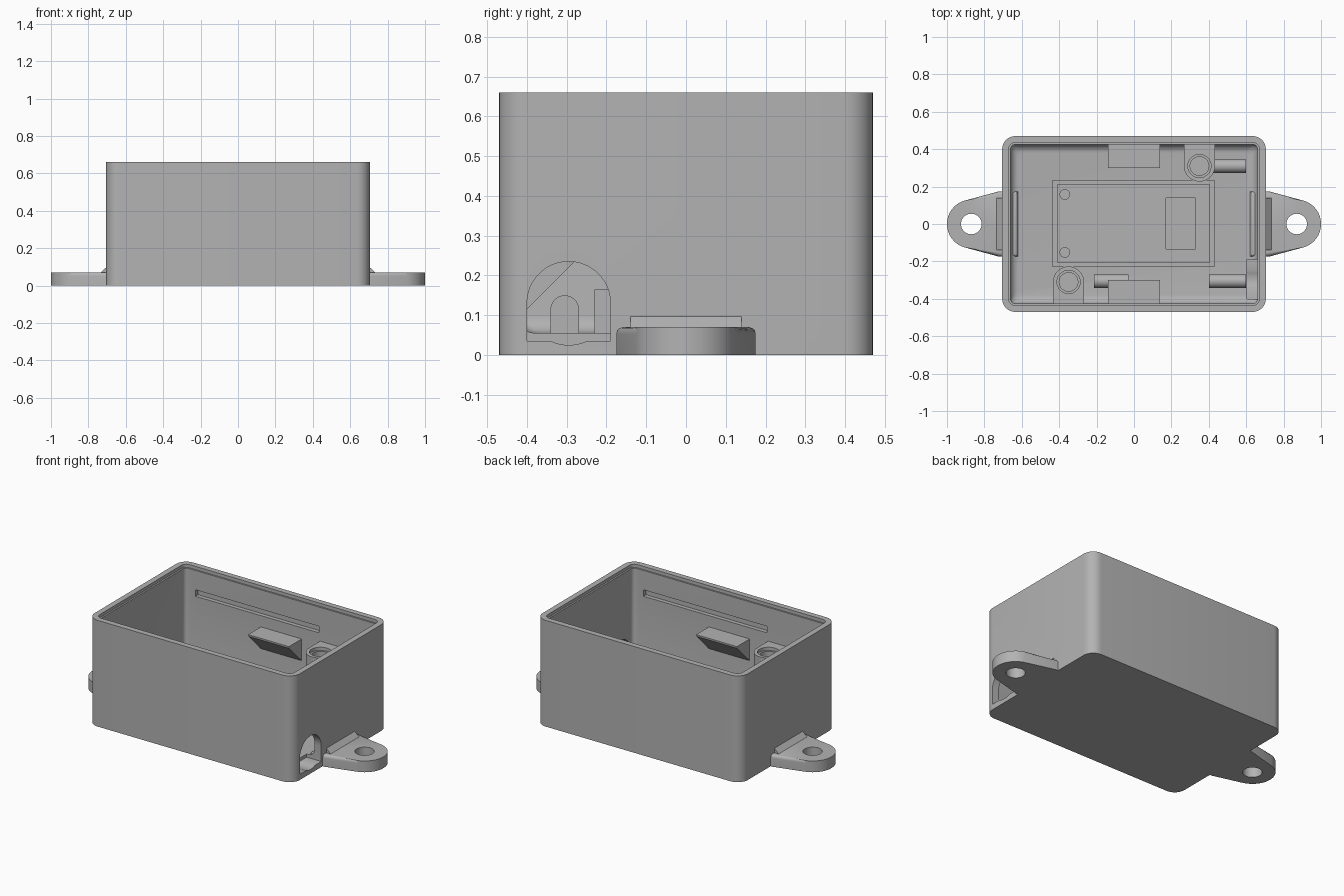
import bpy
import bmesh
from math import sin, cos, pi, radians
from mathutils import Matrix

cube = bpy.data.objects.get("Cube")
if cube:
    bpy.data.objects.remove(cube, do_unlink=True)

grey = bpy.data.materials.new("matte grey plastic")
grey.use_nodes = True
COLOUR = (0.45, 0.45, 0.45, 1)
grey.diffuse_color = COLOUR
grey.node_tree.nodes["Principled BSDF"].inputs["Base Color"].default_value = COLOUR

HALF_X, HALF_Y, HEIGHT, FLOOR = 0.705, 0.47, 0.66, 0.055
WALL = 0.045
INNER_Y = HALF_Y - WALL
TURN = Matrix.Rotation(pi, 4, "Z")


def finish(name, bm, turned=False):
    """Turn a bmesh into an object, optionally spun half a turn about z."""
    if turned:
        bm.transform(TURN)
    bmesh.ops.recalc_face_normals(bm, faces=bm.faces)
    mesh = bpy.data.meshes.new(name)
    bm.to_mesh(mesh)
    bm.free()
    mesh.materials.append(grey)
    obj = bpy.data.objects.new(name, mesh)
    bpy.context.collection.objects.link(obj)
    return obj


def arc(cx, cy, r, start, end, steps=24):
    angles = [radians(start + (end - start) * i / steps) for i in range(steps + 1)]
    return [(cx + r * cos(a), cy + r * sin(a)) for a in angles]


def prism(name, pts, axis, lo, hi, turned=False, round_top=0):
    """Extrude a 2D profile along an axis from lo to hi."""
    place = {"x": lambda a, b, t: (t, a, b),
             "y": lambda a, b, t: (a, t, b),
             "z": lambda a, b, t: (a, b, t)}[axis]
    bm = bmesh.new()
    ends = [[bm.verts.new(place(a, b, t)) for a, b in pts] for t in (lo, hi)]
    for ring in ends:
        bm.faces.new(ring)
    n = len(pts)
    for i in range(n):
        j = (i + 1) % n
        bm.faces.new((ends[0][i], ends[0][j], ends[1][j], ends[1][i]))
    if round_top:
        top = [e for e in bm.edges if all(v in ends[1] for v in e.verts)]
        bmesh.ops.bevel(bm, geom=top, offset=round_top, segments=5,
                        profile=0.5, affect="EDGES", clamp_overlap=True)
    return finish(name, bm, turned)


def rect(x0, x1, y0, y1):
    return [(x0, y0), (x1, y0), (x1, y1), (x0, y1)]


def disc(x, y, r):
    return arc(x, y, r, 0, 360, 32)[:-1]


def cut(obj, *cutters):
    """Subtract each cutter and remove it."""
    for cutter in cutters:
        cutter.hide_render = True
        mod = obj.modifiers.new("cut", "BOOLEAN")
        mod.operation, mod.solver, mod.object = "DIFFERENCE", "EXACT", cutter
        bpy.context.view_layer.objects.active = obj
        bpy.ops.object.modifier_apply(modifier=mod.name)
        bpy.data.objects.remove(cutter, do_unlink=True)


def rounded_ring(bm, inset, z):
    r = max(0.07 - inset, 0.025)
    cx, cy = HALF_X - inset - r, HALF_Y - inset - r
    pts = []
    for k, (sx, sy) in enumerate(((1, 1), (-1, 1), (-1, -1), (1, -1))):
        pts += arc(sx * cx, sy * cy, r, 90 * k, 90 * k + 90, 8)
    return [bm.verts.new((x, y, z)) for x, y in pts]


# Open box with stepped rim and rounded inner floor edge
FILLET = 0.045
steps = [(0, 0), (0, HEIGHT), (0.035, HEIGHT), (0.035, HEIGHT - 0.02),
         (WALL, HEIGHT - 0.02)]
steps += [(WALL + FILLET * (1 - cos(a)), FLOOR + FILLET * (1 - sin(a)))
          for a in (pi / 2 * i / 6 for i in range(7))]
bm = bmesh.new()
rings = [rounded_ring(bm, i, z) for i, z in steps]
for low, high in zip(rings, rings[1:]):
    for i in range(len(low)):
        j = (i + 1) % len(low)
        bm.faces.new((low[i], low[j], high[j], high[i]))
bm.faces.new(rings[0])
bm.faces.new(rings[-1])
box = finish("box_shell", bm)

# Lid grooves inside the long walls
for turned in (False, True):
    cut(box, prism("groove_cutter", rect(-0.59, 0.26, INNER_Y - 0.02, INNER_Y + 0.025),
                   "z", 0.48, 0.52, turned))

# Arched cable opening through one end wall, dipping into the floor
CY, CZ, R = -0.295, 0.13, 0.105
opening = arc(CY, CZ, R, 0, 180) + [(CY - R, 0.035)]
opening += arc(CY, CZ, R, 245, 295, 8) + [(CY + R, 0.035)]
cut(box, prism("opening_cutter", opening, "x", 0.605, 0.8))

for turned, side in ((False, "a"), (True, "b")):
    # Mounting ears with screw holes
    half = arc(0.87, 0, 0.13, -75, 75, 32)
    outline = [(0.62, -0.175), (0.72, -0.175)] + half + [(0.72, 0.175), (0.62, 0.175)]
    ear = prism("mounting_ear_" + side, outline, "z", 0, 0.07, turned, 0.018)
    cut(ear, prism("ear_hole_cutter", disc(0.87, 0, 0.055), "z", -0.1, 0.2, turned))
    prism("ear_gusset_" + side, [(0.69, 0.05), (0.74, 0.065), (0.70, 0.102), (0.69, 0.102)],
          "y", -0.14, 0.14, turned)

    # Wedge-shaped catches on the long walls
    prism("wall_catch_" + side,
          [(INNER_Y + 0.01, 0.41), (0.30, 0.41), (0.30, 0.40), (INNER_Y + 0.01, 0.265)],
          "x", -0.14, 0.14, turned)

    # Screw bosses with sloped undersides
    bx, by, br = 0.35, 0.31, 0.083
    wall_y = INNER_Y + 0.01
    profile = [(bx + br, wall_y), (bx - br, wall_y)] + arc(bx, by, br, 180, 360)
    boss = prism("screw_boss_" + side, profile, "z", 0, 0.43, turned)
    cut(boss,
        prism("slope_cutter", [(0.0, 0.515), (0.6, -0.085), (0.6, -0.3), (0.0, -0.3)],
            "x", 0, 0.7, turned),
        prism("bore_cutter", disc(bx, by, 0.05), "z", 0.28, 0.6, turned),
        prism("counterbore_cutter", disc(bx, by, 0.062), "z", 0.41, 0.6, turned))

# Round-topped support bars on the floor
for i, (x0, x1, y) in enumerate(((0.40, 0.60, -0.305), (0.40, 0.60, 0.31),
                                 (-0.215, -0.03, -0.305))):
    bar = [(y - 0.036, FLOOR - 0.02), (y + 0.036, FLOOR - 0.02)]
    bar += arc(y, 0.114, 0.036, 0, 180, 16)
    prism("support_bar_%d" % (i + 1), bar, "x", x0, x1)

# Board holder: raised frame, inner bed with a pocket, locating pins
frame = prism("holder_frame", rect(-0.435, 0.43, -0.23, 0.235), "z", FLOOR - 0.01, 0.165)
cut(frame,
    prism("bed_cutter", rect(-0.41, 0.405, -0.205, 0.21), "z", 0.14, 0.3),
    prism("pocket_cutter", rect(0.17, 0.33, -0.135, 0.14), "z", 0.11, 0.3))
for name, y in (("front", -0.152), ("back", 0.158)):
    prism("locating_pin_" + name, disc(-0.37, y, 0.028), "z", 0.13, 0.165)

# Smooth curved surfaces, keep corners sharp
for obj in bpy.context.collection.objects:
    if obj.type == "MESH" and grey.name in obj.data.materials:
        bpy.ops.object.select_all(action="DESELECT")
        obj.select_set(True)
        bpy.context.view_layer.objects.active = obj
        bpy.ops.object.shade_smooth_by_angle(angle=radians(30))
